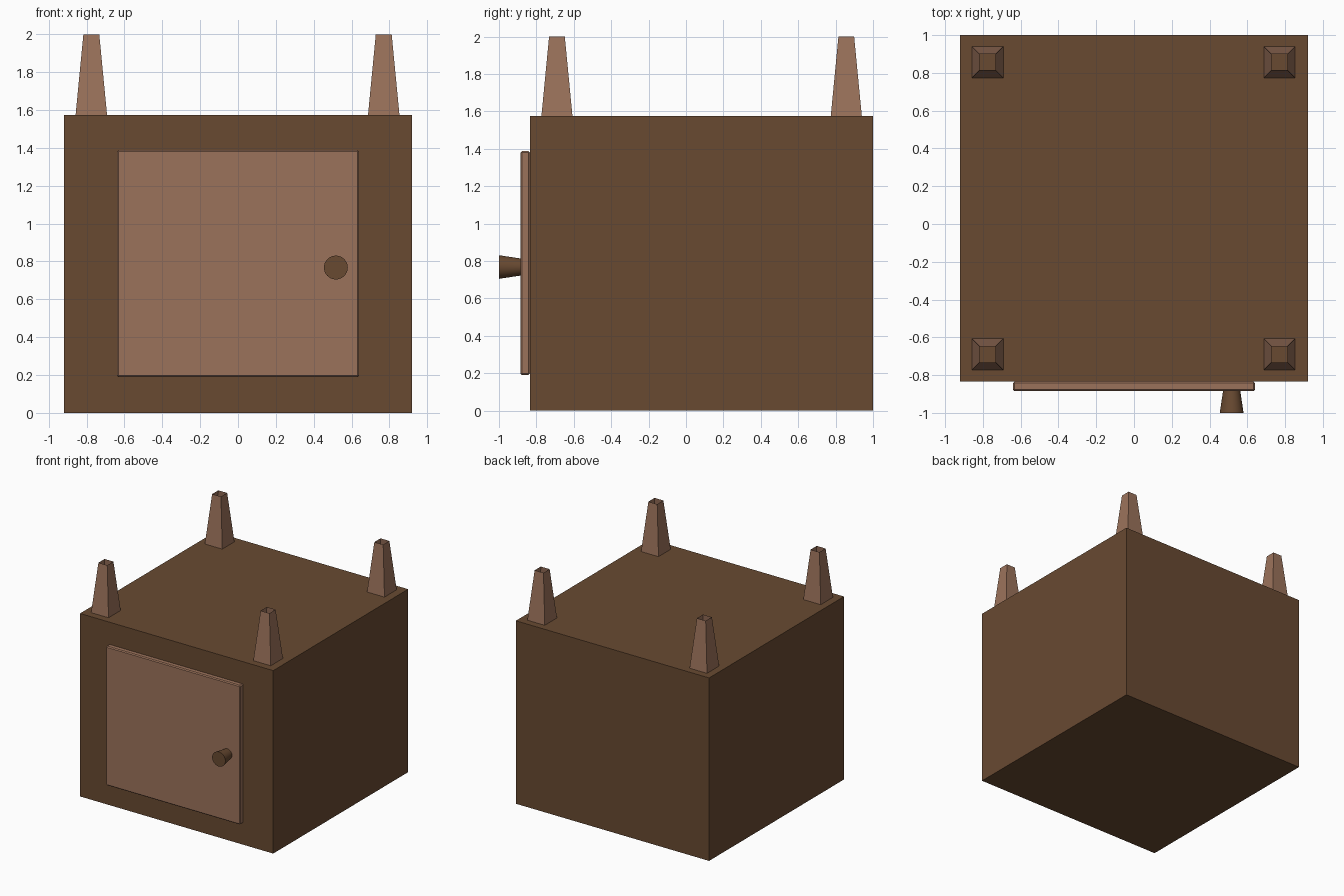
import bpy, bmesh
from math import pi
from mathutils import Matrix

if "Cube" in bpy.data.objects:
    bpy.data.objects.remove(bpy.data.objects["Cube"])


def material(name, rgb):
    m = bpy.data.materials.new(name)
    m.diffuse_color = (*rgb, 1)
    m.use_nodes = True
    m.node_tree.nodes["Principled BSDF"].inputs["Base Color"].default_value = m.diffuse_color
    return m


dark = material("dark_wood", (0.14, 0.068, 0.031))
light = material("light_wood", (0.33, 0.17, 0.105))


def add_object(name, bm, mat):
    mesh = bpy.data.meshes.new(name)
    bm.to_mesh(mesh)
    bm.free()
    mesh.materials.append(mat)
    obj = bpy.data.objects.new(name, mesh)
    bpy.context.collection.objects.link(obj)
    return obj


def box(name, lo, hi, mat):
    bm = bmesh.new()
    size = [b - a for a, b in zip(lo, hi)]
    mid = [(a + b) / 2 for a, b in zip(lo, hi)]
    bmesh.ops.create_cube(bm, size=1, matrix=Matrix.Translation(mid) @ Matrix.Diagonal((*size, 1)))
    return add_object(name, bm, mat)


# Cabinet body and raised door panel
box("cabinet_body", (-0.92, -0.835, 0), (0.92, 1, 1.575), dark)
door = box("door", (-0.64, -0.885, 0.19), (0.64, -0.835, 1.388), light)
bevel = door.modifiers.new("soft_edges", "BEVEL")
bevel.width = 0.008
bevel.segments = 1

# Door knob, flaring outwards
bm = bmesh.new()
bmesh.ops.create_cone(bm, cap_ends=True, segments=32, radius1=0.045, radius2=0.063, depth=0.12,
                      matrix=Matrix.Translation((0.517, -0.94, 0.768)) @ Matrix.Rotation(pi / 2, 4, "X"))
for f in bm.faces:
    f.smooth = len(f.verts) == 4
add_object("door_knob", bm, dark)

# Tapered square legs pointing up, hollow at the tip
for side, x in (("left", -0.775), ("right", 0.77)):
    for end, y in (("front", -0.69), ("back", 0.857)):
        bm = bmesh.new()
        r = 2 ** 0.5
        bmesh.ops.create_cone(bm, cap_ends=False, segments=4, radius1=0.083 * r, radius2=0.042 * r, depth=0.425,
                              matrix=Matrix.Translation((x, y, 1.7875)) @ Matrix.Rotation(pi / 4, 4, "Z"))
        add_object(f"{end}_{side}_leg", bm, light)
